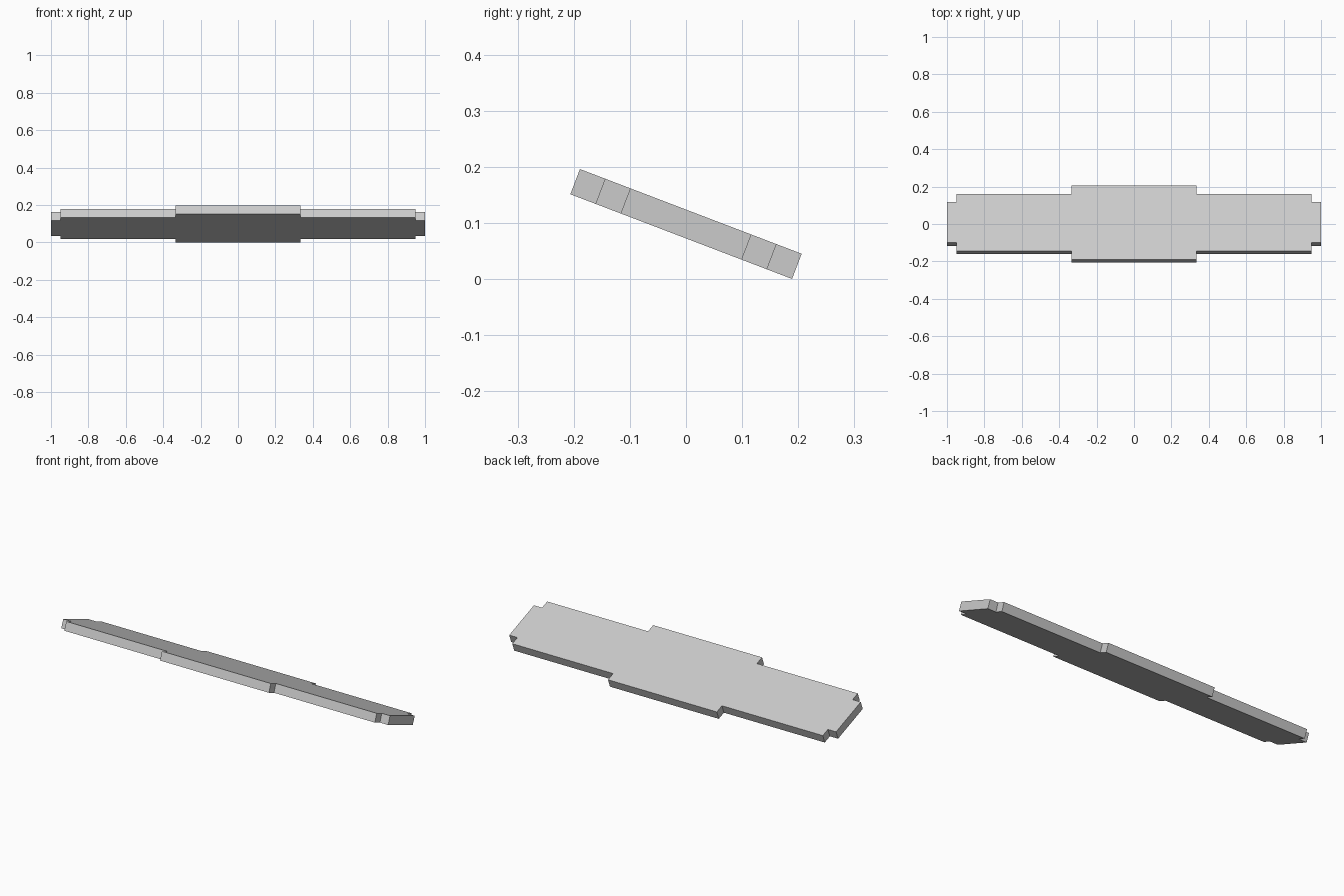
import bpy
import bmesh
from math import radians
from mathutils import Matrix

cube = bpy.data.objects.get("Cube")
if cube:
    bpy.data.objects.remove(cube, do_unlink=True)

THICKNESS = 0.048
TILT = radians(-20.9)
CENTRE_HEIGHT = 0.098

# Plain grey material
grey = bpy.data.materials.new("light_grey")
grey.use_nodes = True
colour = (0.6, 0.6, 0.6, 1)
grey.diffuse_color = colour
grey.node_tree.nodes["Principled BSDF"].inputs["Base Color"].default_value = colour

# One quarter of the stepped outline, mirrored to all four corners
quarter = [(1.0, 0.1155), (0.95, 0.1155), (0.95, 0.1635),
           (0.333, 0.1635), (0.333, 0.2115)]
half = quarter + [(-x, y) for x, y in reversed(quarter)]
outline = half + [(-x, -y) for x, y in half]

# Stepped plate: extruded outline, tilted with its front edge raised
bm = bmesh.new()
base = bm.faces.new([bm.verts.new((x, y, -THICKNESS / 2)) for x, y in outline])
extruded = bmesh.ops.extrude_face_region(bm, geom=[base])["geom"]
top_verts = [v for v in extruded if isinstance(v, bmesh.types.BMVert)]
bmesh.ops.translate(bm, verts=top_verts, vec=(0, 0, THICKNESS))
bmesh.ops.recalc_face_normals(bm, faces=bm.faces)
bm.transform(Matrix.Translation((0, 0, CENTRE_HEIGHT)) @ Matrix.Rotation(TILT, 4, "X"))

mesh = bpy.data.meshes.new("stepped_plate")
bm.to_mesh(mesh)
bm.free()
mesh.materials.append(grey)
plate = bpy.data.objects.new("stepped_plate", mesh)
bpy.context.collection.objects.link(plate)
